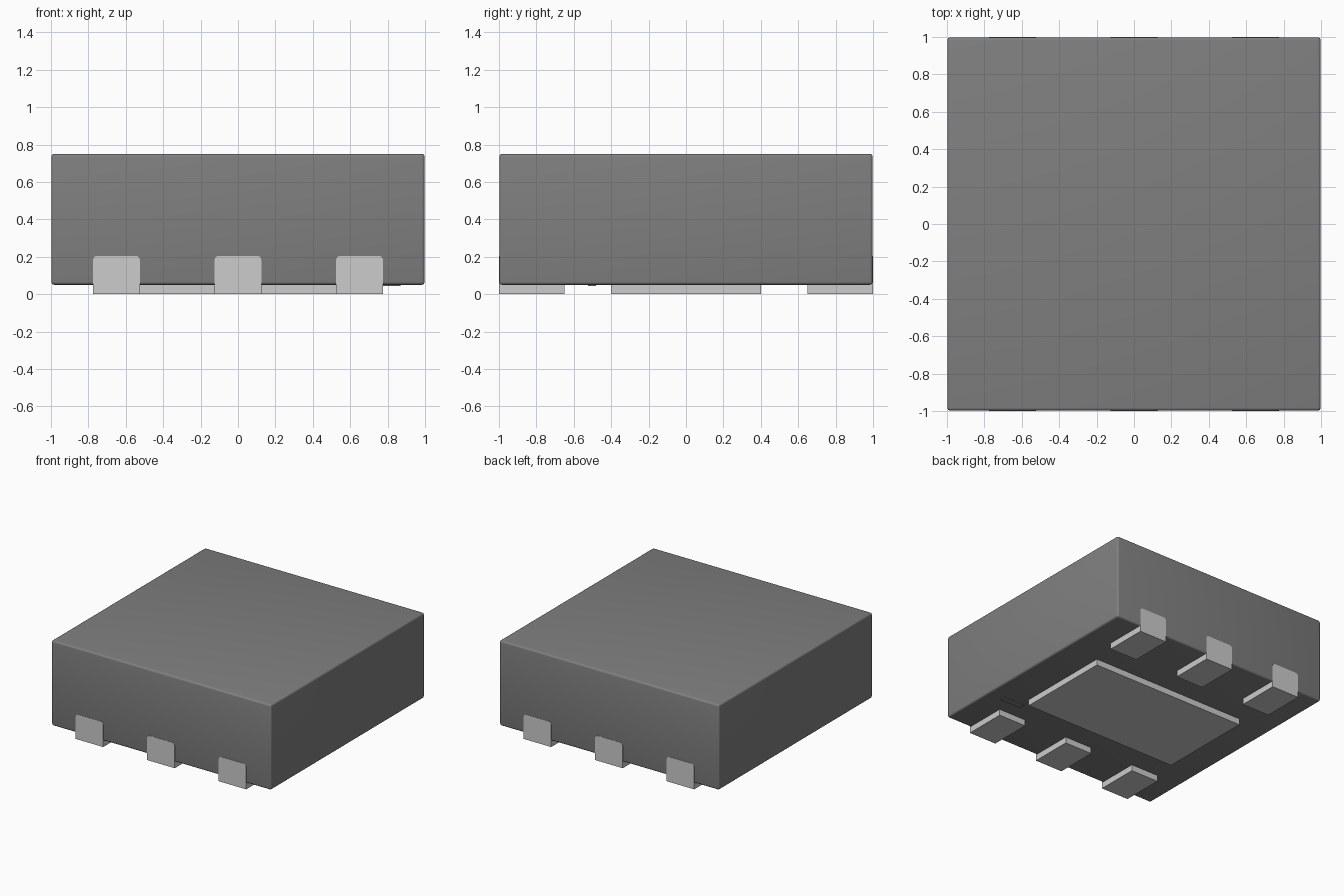
import bpy
import bmesh
from math import radians

cube = bpy.data.objects.get("Cube")
if cube:
    bpy.data.objects.remove(cube, do_unlink=True)


def make_material(name, grey):
    mat = bpy.data.materials.new(name)
    mat.use_nodes = True
    colour = (grey, grey, grey, 1)
    mat.diffuse_color = colour
    bsdf = next(n for n in mat.node_tree.nodes if n.type == "BSDF_PRINCIPLED")
    bsdf.inputs["Base Color"].default_value = colour
    bsdf.inputs["Roughness"].default_value = 0.6
    return mat


casing = make_material("dark grey casing", 0.214)
metal = make_material("light grey metal", 0.604)


def box(name, low, high, mat, edge_rule=None, radius=0.0):
    """Box between two corners; edges picked by edge_rule are rounded."""
    bm = bmesh.new()
    bmesh.ops.create_cube(bm, size=1)
    for v in bm.verts:
        v.co = [h if c > 0 else l for c, l, h in zip(v.co, low, high)]
    if edge_rule:
        edges = [e for e in bm.edges if edge_rule(e)]
        bmesh.ops.bevel(bm, geom=edges, offset=radius, segments=4,
                        profile=0.5, affect="EDGES")
    mesh = bpy.data.meshes.new(name)
    bm.to_mesh(mesh)
    bm.free()
    mesh.materials.append(mat)
    obj = bpy.data.objects.new(name, mesh)
    bpy.context.collection.objects.link(obj)
    bpy.ops.object.select_all(action="DESELECT")
    obj.select_set(True)
    bpy.context.view_layer.objects.active = obj
    bpy.ops.object.shade_smooth_by_angle(angle=radians(35))
    return obj


def upper_corner(edge):
    """Edges along y at the top of a lead tab."""
    a, b = (v.co for v in edge.verts)
    return abs(a.y - b.y) > 0.001 and min(a.z, b.z) > 0.1


# Moulded casing with softly rounded edges
box("casing", (-0.998, -0.998, 0.05), (0.998, 0.998, 0.75), casing,
    lambda e: True, 0.016)

# Large pad under the casing
box("centre_pad", (-0.7, -0.4, 0), (0.7, 0.4, 0.06), metal)

# Three leads on the front and back: a foot below and a tab up the side
for side, sign in (("front", -1), ("back", 1)):
    for place, x in (("right", -0.65), ("middle", 0), ("left", 0.65)):
        def span(inner, outer):
            return sorted((sign * inner, sign * outer))

        y0, y1 = span(0.65, 0.98)
        box(f"{side}_{place}_foot", (x - 0.125, y0, 0),
            (x + 0.125, y1, 0.06), metal)
        y0, y1 = span(0.97, 1.0)
        box(f"{side}_{place}_tab", (x - 0.125, y0, 0),
            (x + 0.125, y1, 0.205), metal, upper_corner, 0.022)

# Small plain marker plate on the underside
box("marker_plate", (0.68, -0.525, 0.043), (0.87, -0.48, 0.0505), casing)
